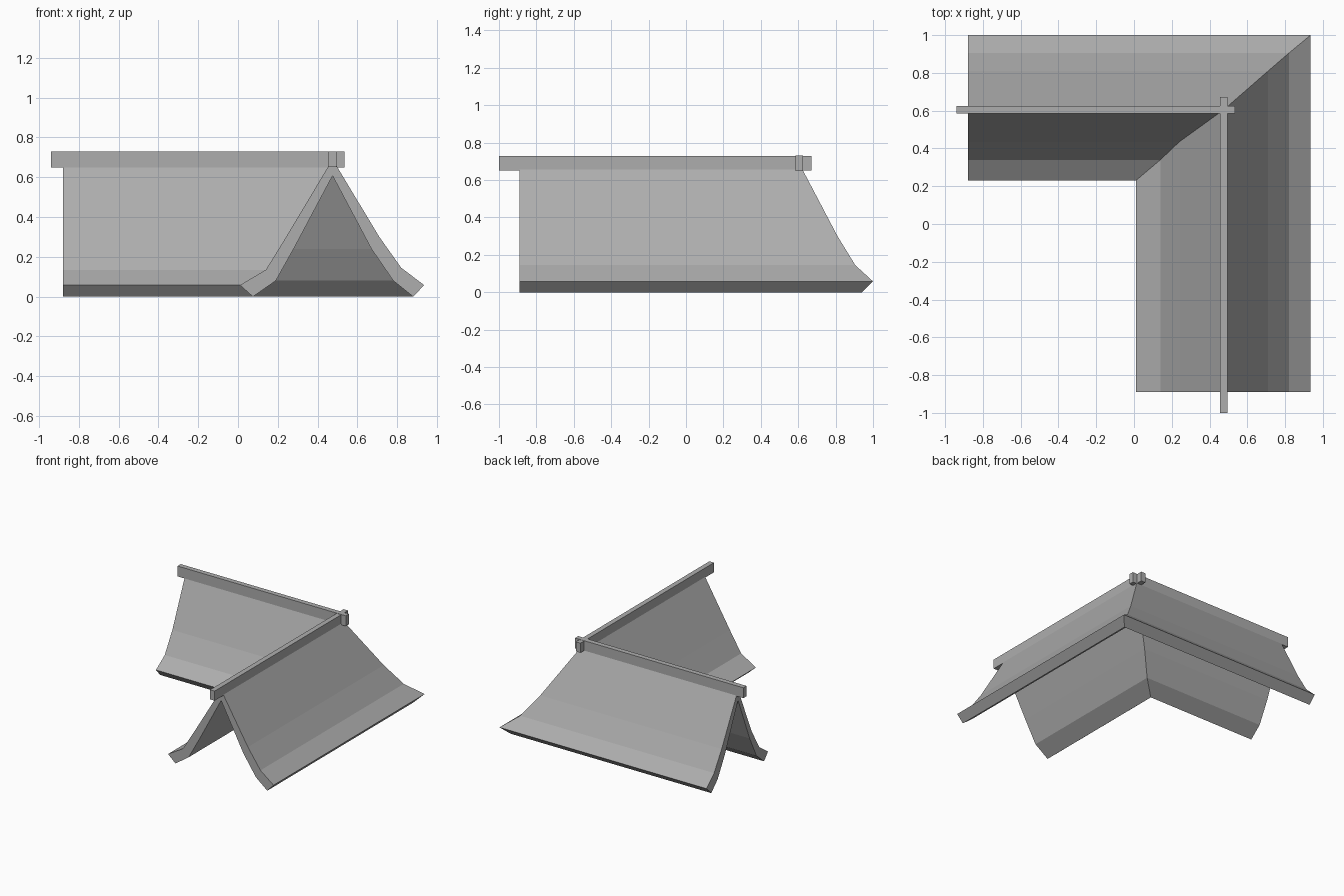
import bpy, bmesh

if "Cube" in bpy.data.objects:
    bpy.data.objects.remove(bpy.data.objects["Cube"])

# Roof cross-section: x, matching mitre y, z (outer skin left to right, then inner skin back)
PROFILE = [
    (0.01, 0.23, 0.058), (0.14, 0.34, 0.135), (0.24, 0.435, 0.297),
    (0.475, 0.605, 0.69),
    (0.71, 0.81, 0.30), (0.82, 0.905, 0.145), (0.935, 1.0, 0.058),
    (0.88, 0.94, 0.0), (0.78, 0.86, 0.08), (0.67, 0.77, 0.24),
    (0.475, 0.605, 0.607),
    (0.285, 0.46, 0.25), (0.19, 0.375, 0.08), (0.075, 0.28, 0.0),
]
X_END, Y_END = -0.88, -0.89

# Dark grey for every part
GREY = bpy.data.materials.new("dark_grey")
GREY.diffuse_color = (0.42, 0.42, 0.42, 1)
GREY.use_nodes = True
GREY.node_tree.nodes["Principled BSDF"].inputs["Base Color"].default_value = GREY.diffuse_color


def finish(bm, name):
    bmesh.ops.recalc_face_normals(bm, faces=bm.faces[:])
    mesh = bpy.data.meshes.new(name)
    bm.to_mesh(mesh)
    bm.free()
    mesh.materials.append(GREY)
    obj = bpy.data.objects.new(name, mesh)
    bpy.context.collection.objects.link(obj)
    return obj


def box(name, lo, hi):
    bm = bmesh.new()
    bmesh.ops.create_cube(bm, size=1)
    for v in bm.verts:
        v.co = [lo[i] if v.co[i] < 0 else hi[i] for i in range(3)]
    return finish(bm, name)


# L-shaped roof shell: side wing end, mitred corner, front wing end
bm = bmesh.new()
rings = [
    [bm.verts.new((X_END, y, z)) for x, y, z in PROFILE],
    [bm.verts.new((x, y, z)) for x, y, z in PROFILE],
    [bm.verts.new((x, Y_END, z)) for x, y, z in PROFILE],
]
n = len(PROFILE)
for a, b in zip(rings, rings[1:]):
    for i in range(n):
        j = (i + 1) % n
        bm.faces.new((a[i], a[j], b[j], b[i]))
# End caps as strips between outer and inner skins
for ring in (rings[0], rings[2]):
    for i in range(n // 2 - 1):
        bm.faces.new((ring[i], ring[i + 1], ring[n - 2 - i], ring[n - 1 - i]))
finish(bm, "roof_shell")

# Ridge beams crossing at the corner
box("ridge_beam_side", (-0.94, 0.585, 0.648), (0.535, 0.625, 0.73))
box("ridge_beam_front", (0.455, -1.0, 0.652), (0.495, 0.672, 0.728))
